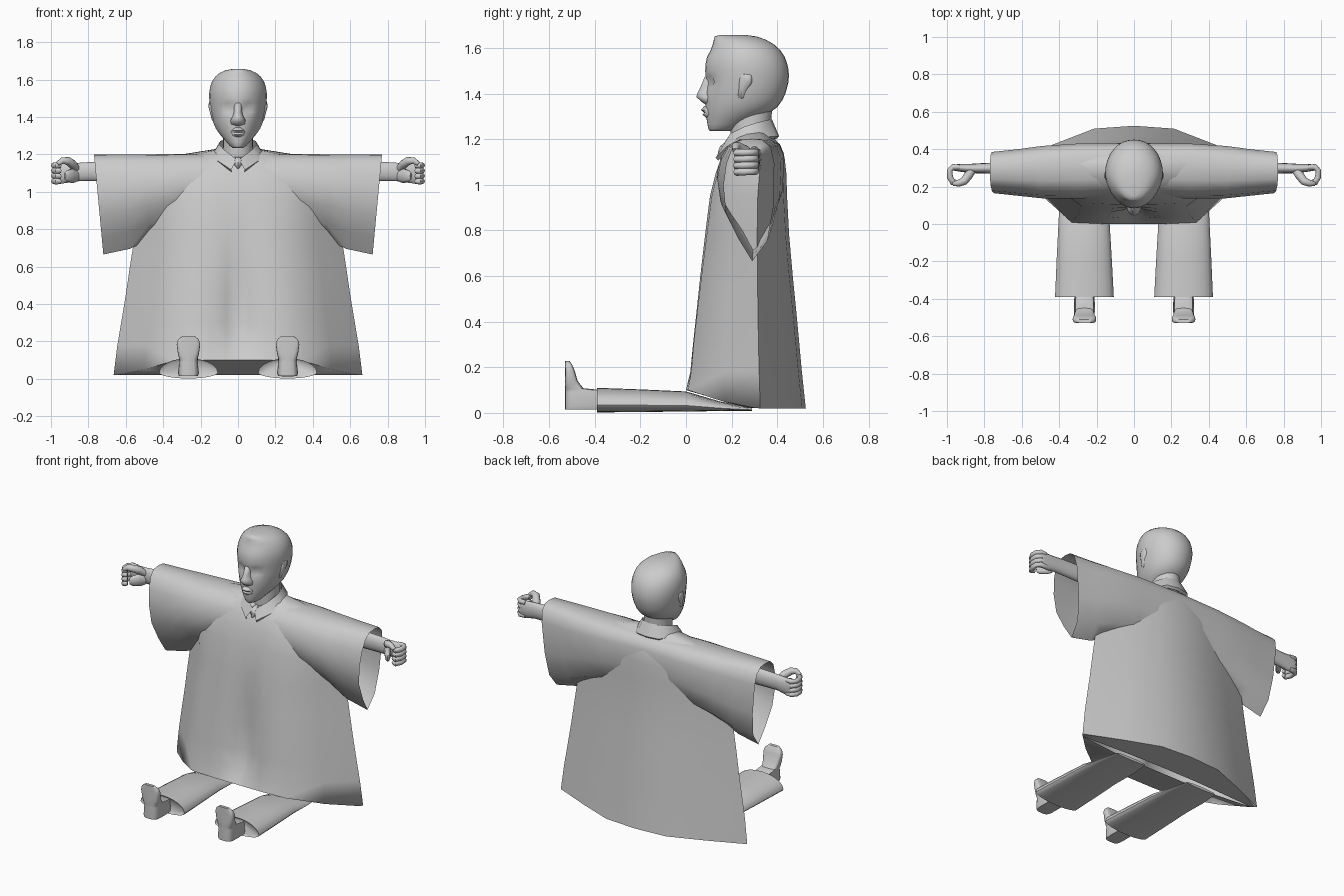
import bpy, bmesh
from math import sin, cos, pi, exp, radians
from mathutils import Vector


def loft(name, rings, closed=True, caps=True, mirror=False, angle=40):
    """Skin a list of equal-length point rings into one object."""
    bm = bmesh.new()
    vs = [[bm.verts.new(p) for p in r] for r in rings]
    n = len(rings[0])
    for a, b in zip(vs, vs[1:]):
        for i in range(n if closed else n - 1):
            j = (i + 1) % n
            bm.faces.new((a[i], a[j], b[j], b[i]))
    if caps:
        bm.faces.new(vs[0][::-1])
        bm.faces.new(vs[-1])
    bmesh.ops.recalc_face_normals(bm, faces=bm.faces[:])
    me = bpy.data.meshes.new(name)
    bm.to_mesh(me)
    bm.free()
    me.shade_smooth()
    me.set_sharp_from_angle(angle=radians(angle))
    ob = bpy.data.objects.new(name, me)
    bpy.context.collection.objects.link(ob)
    if mirror:
        m = ob.modifiers.new("mirror", 'MIRROR')
        m.merge_threshold = 0.0005
    return ob


def spow(v, p):
    return abs(v) ** (2 / p) * (1 if v >= 0 else -1)


def oval(z, w, y0, y1, cx=0, p=2.0, n=24):
    """Horizontal superellipse ring between y0 and y1, half-width w."""
    cy, d = (y0 + y1) / 2, (y1 - y0) / 2
    return [Vector((cx + w * spow(sin(2 * pi * i / n), p), cy - d * spow(cos(2 * pi * i / n), p), z))
            for i in range(n)]


def tube(name, pts, radii, n=10):
    """Round tube along a path, mirrored to both sides."""
    pts = [Vector(p) for p in pts]
    rings = []
    for k, p in enumerate(pts):
        t = (pts[min(k + 1, len(pts) - 1)] - pts[max(k - 1, 0)]).normalized()
        up = Vector((0, 0, 1)) if abs(t.z) < 0.8 else Vector((0, 1, 0))
        a = t.cross(up).normalized()
        b = a.cross(t)
        ra, rb = radii[k] if isinstance(radii[k], tuple) else (radii[k], radii[k])
        rings.append([p + a * ra * cos(2 * pi * i / n) + b * rb * sin(2 * pi * i / n) for i in range(n)])
    return loft(name, rings, mirror=True, angle=60)


# Robe body: half rings (z, half-width, front y, back y, centre crease depth)
levels = [(0.02, .665, .0, .525, .0), (0.18, .645, .015, .508, .05), (0.3, .625, .025, .497, .07),
          (0.45, .6, .042, .483, .06), (0.6, .578, .06, .468, .035), (0.78, .55, .083, .452, .008),
          (0.95, .52, .105, .443, 0), (1.05, .5, .13, .44, 0), (1.12, .45, .155, .432, 0),
          (1.17, .38, .185, .415, 0), (1.2, .3, .215, .39, 0), (1.232, .1, .25, .36, 0)]
rings = []
for k, (z, w, f, b, c) in enumerate(levels):
    side = f + (b - f) * .62
    fold = .5 if z < .8 else .35
    hem = [.1, .1, .1, .1, .05, .02, .02, .02, .02] if k == 0 else [z] * 9
    shape = [(0, f + c), (.1, f + c * .45), (.22, f + c * .08), (.5, f + .008), (.76, f + (side - f) * fold),
             (1, side), (.65, side + (b - side) * .5), (.32, b - .015), (0, b)]
    rings.append([(u * w, y, hz) for (u, y), hz in zip(shape, hem)])
# underside closing the hem around the legs
under = [(x * .97, .3 + (y - .3) * .1, .021) for x, y, z in rings[0]]
loft("robe_body", [under] + rings, closed=False, caps=False, mirror=True, angle=85)

# Wide hanging sleeves, open at the cuff
prof = [(.57, 0), (.86, .16), (.98, .44), (1, .8), (.93, .93), (.78, .99), (.57, 1), (.34, .99), (.18, .93),
        (.06, .8), (0, .62), (.05, .4), (.3, .18)]
rings = []
for xt, xb, zb, zt, y0, y1 in [(0, 0, .85, 1.205, .155, .43), (.3, .3, .8, 1.203, .135, .43),
                               (.5, .47, .745, 1.2, .137, .417), (.63, .58, .695, 1.2, .15, .40),
                               (.77, .72, .665, 1.2, .165, .385)]:
    rings.append([(xb + (xt - xb) * v, y0 + (y1 - y0) * u, zb + (zt - zb) * v) for u, v in prof])
loft("sleeve", rings, caps=False, mirror=True, angle=85)

# Head: stacked ovals with sunken eyes and cheeks
skull = [(1.235, .03, .105, .19), (1.245, .047, .098, .22), (1.265, .064, .094, .26), (1.29, .086, .09, .31),
         (1.315, .105, .088, .365), (1.34, .12, .086, .4), (1.37, .132, .086, .422), (1.4, .14, .086, .436),
         (1.425, .145, .086, .443), (1.45, .149, .086, .449), (1.475, .152, .085, .451), (1.5, .154, .084, .45),
         (1.53, .154, .086, .444), (1.56, .149, .092, .433), (1.59, .139, .108, .413), (1.615, .122, .117, .386),
         (1.635, .1, .122, .352), (1.65, .068, .126, .31), (1.657, .03, .15, .26)]
rings = []
for z, w, y0, y1 in skull:
    r = oval(z, w, y0, y1, p=2.1, n=32)
    for v in r:
        if v.y < .25:
            for sx in (-.055, .055):
                v.y += .025 * exp(-((v.x - sx) / .03) ** 2 - ((z - 1.445) / .025) ** 2)
            v.x *= 1 - .14 * (.25 - v.y) / .17
    rings.append(r)
loft("head", rings, angle=60)

# Face details: nose, lips, ears
loft("nose", [oval(z, w, y, .15, n=16) for z, w, y in
              [(1.352, .02, .085), (1.362, .04, .07), (1.385, .04, .045), (1.402, .03, .05),
               (1.43, .022, .064), (1.475, .022, .083)]], angle=80)
loft("lips", [oval(z, w, y, .14, n=16) for z, w, y in
              [(1.292, .022, .09), (1.307, .036, .073), (1.316, .04, .08), (1.328, .036, .065), (1.345, .02, .08)]],
     angle=60)
tube("ear", [(.118, .235, 1.375), (.13, .24, 1.385), (.138, .25, 1.42), (.147, .262, 1.455), (.147, .265, 1.48),
             (.135, .265, 1.492)],
     [(.006, .006), (.01, .014), (.01, .02), (.011, .03), (.009, .024), (.006, .006)])

# Neck and folded collar
loft("neck", [oval(1.15, .085, .2, .37), oval(1.24, .08, .195, .37), oval(1.36, .08, .19, .38)])
inner = [(0, .377, 1.287), (.055, .362, 1.285), (.095, .31, 1.272), (.1, .255, 1.255), (.075, .195, 1.225),
         (.005, .16, 1.172)]
outer = [(0, .408, 1.213), (.078, .395, 1.212), (.13, .32, 1.208), (.137, .25, 1.2), (.112, .18, 1.168),
         (.037, .13, 1.118)]
under = [(x * .93, y + (.012 if y < .28 else -.012), z - .012) for x, y, z in outer]
loft("collar", [inner, outer, under], closed=False, caps=False, mirror=True, angle=60)
loft("collar_knot", [oval(z, w, y, .2, n=8) for z, w, y in
                     [(1.125, .006, .14), (1.145, .02, .14), (1.17, .024, .15), (1.185, .012, .17)]])

# Forearms and fists
tube("forearm", [(.4, .3, 1.11), (.8, .298, 1.108), (.87, .297, 1.105), (.92, .3, 1.1), (.965, .302, 1.1)],
     [(.035, .06), (.028, .052), (.025, .05), (.022, .054), (.016, .055)], n=14)
for k in range(4):
    z = 1.142 - k * .028
    tube("finger_%d" % (k + 1), [(.93, .304, z), (.968, .305, z), (.985, .287, z), (.984, .25, z - .001),
                                 (.968, .222, z - .002), (.948, .228, z - .002)],
         [.014, .016, .015, .016, .017, .012], n=8)
tube("thumb", [(.86, .29, 1.12), (.885, .26, 1.148), (.91, .228, 1.165), (.938, .218, 1.168), (.965, .215, 1.15)],
     [.018, .024, .022, .018, .012], n=10)
tube("palm_heel", [(.86, .285, 1.085), (.885, .262, 1.085), (.91, .225, 1.085), (.925, .215, 1.085)],
     [(.016, .03), (.02, .04), (.016, .032), (.008, .02)], n=10)

# Trouser legs lying flat forward, with a shallow cuff
rings = []
for y, cx, w, z0, z1 in [(-.38, .265, .14, .012, .1), (-.39, .265, .157, .002, .11),
                         (-.2, .266, .148, .004, .103), (0, .267, .137, .006, .094), (.15, .267, .13, .008, .05),
                         (.29, .267, .11, .008, .025)]:
    h = z1 - z0
    rings.append([(cx + w * cos(a), y, z0 + h * .3 + h * (.7 if sin(a) > 0 else .3) * sin(a))
                  for a in [2 * pi * i / 24 for i in range(24)]])
loft("trouser_leg", rings, mirror=True, angle=45)

# Shoes pointing up, flat sole facing the front
loft("shoe", [oval(z, w, -.53, y1, cx=.265, p=4, n=20) for z, w, y1 in
              [(.014, .05, -.36), (.03, .056, -.36), (.09, .05, -.36), (.1, .05, -.37), (.108, .05, -.45),
               (.14, .057, -.475), (.185, .063, -.488), (.21, .056, -.498), (.228, .034, -.51)]],
     mirror=True, angle=45)
